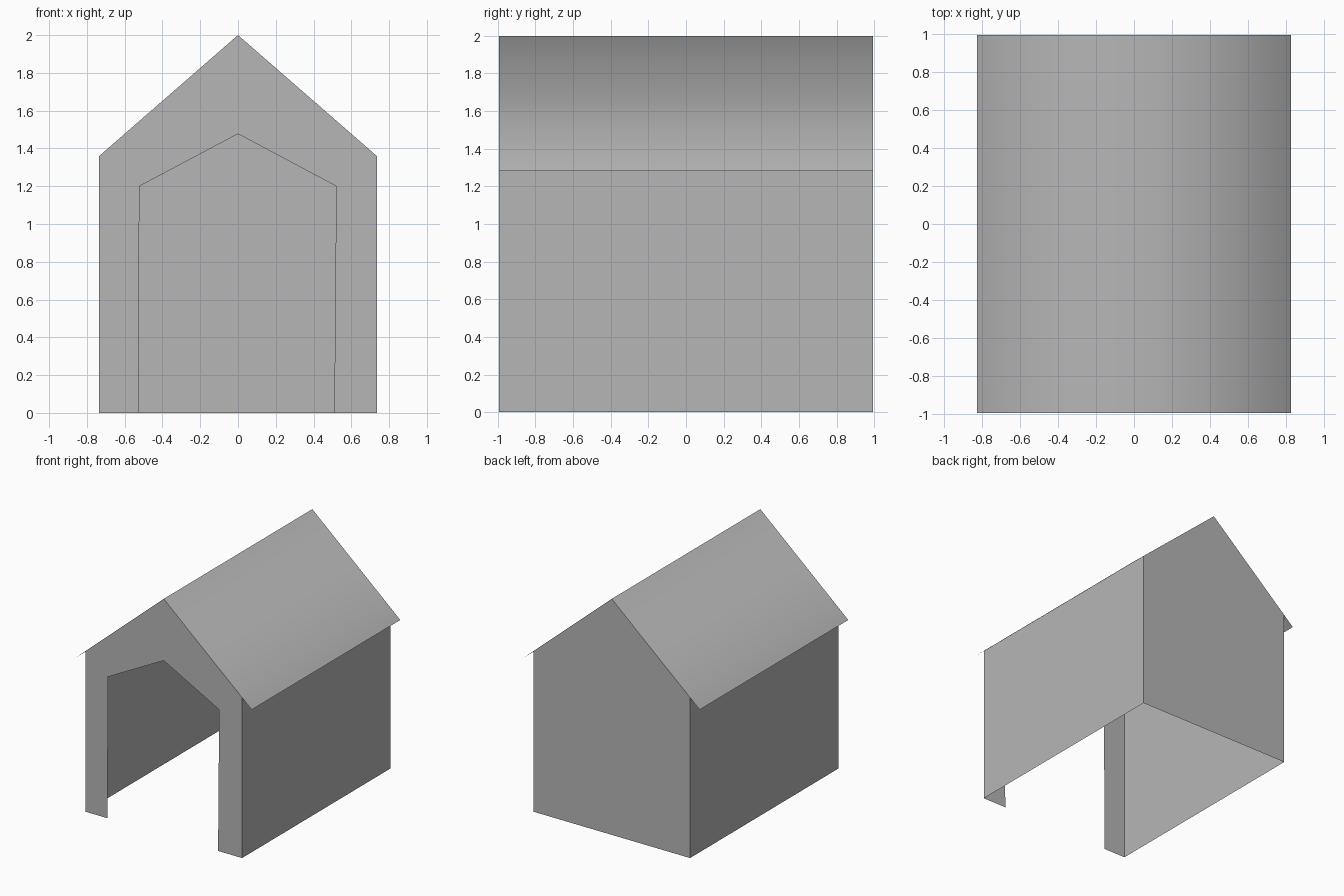
import bpy
import bmesh

cube = bpy.data.objects.get("Cube")
if cube:
    bpy.data.objects.remove(cube, do_unlink=True)

HALF_W, EAVE_Z, RIDGE_Z, HALF_L = 0.735, 1.36, 2.0, 0.995
ROOF_W = 0.825
ROOF_Z = RIDGE_Z - (RIDGE_Z - EAVE_Z) * ROOF_W / HALF_W

grey = bpy.data.materials.new("plain grey")
grey.use_nodes = True
colour = (0.47, 0.47, 0.47, 1)
grey.diffuse_color = colour
grey.node_tree.nodes["Principled BSDF"].inputs["Base Color"].default_value = colour


def add_object(name, bm):
    mesh = bpy.data.meshes.new(name)
    bm.to_mesh(mesh)
    bm.free()
    mesh.materials.append(grey)
    obj = bpy.data.objects.new(name, mesh)
    bpy.context.collection.objects.link(obj)
    return obj


def flat_panel(name, outline):
    """One thin sheet filling the given outline."""
    bm = bmesh.new()
    bm.faces.new([bm.verts.new(p) for p in outline])
    return add_object(name, bm)


# Gable outline, and the slightly uneven doorway from left to right
gable = [(HALF_W, 0), (HALF_W, EAVE_Z), (0, RIDGE_Z), (-HALF_W, EAVE_Z), (-HALF_W, 0)]
doorway = [(-0.527, 0), (-0.522, 1.2), (0, 1.477), (0.52, 1.2), (0.51, 0)]

# Gable walls
flat_panel("front_wall", [(x, -HALF_L, z) for x, z in gable + doorway])
flat_panel("back_wall", [(x, HALF_L, z) for x, z in reversed(gable)])

# Side walls
for name, side in (("left_wall", 1), ("right_wall", -1)):
    x, y = side * HALF_W, side * HALF_L
    flat_panel(name, [(x, -y, 0), (x, y, 0), (x, y, EAVE_Z), (x, -y, EAVE_Z)])

# Thin roof sheet with overhanging eaves, softly shaded across the ridge
bm = bmesh.new()
rows = [[bm.verts.new((x, y, z)) for y in (-HALF_L, HALF_L)]
        for x, z in ((-ROOF_W, ROOF_Z), (0, RIDGE_Z), (ROOF_W, ROOF_Z))]
for a, b in zip(rows, rows[1:]):
    bm.faces.new((a[0], b[0], b[1], a[1])).smooth = True
add_object("roof", bm)
